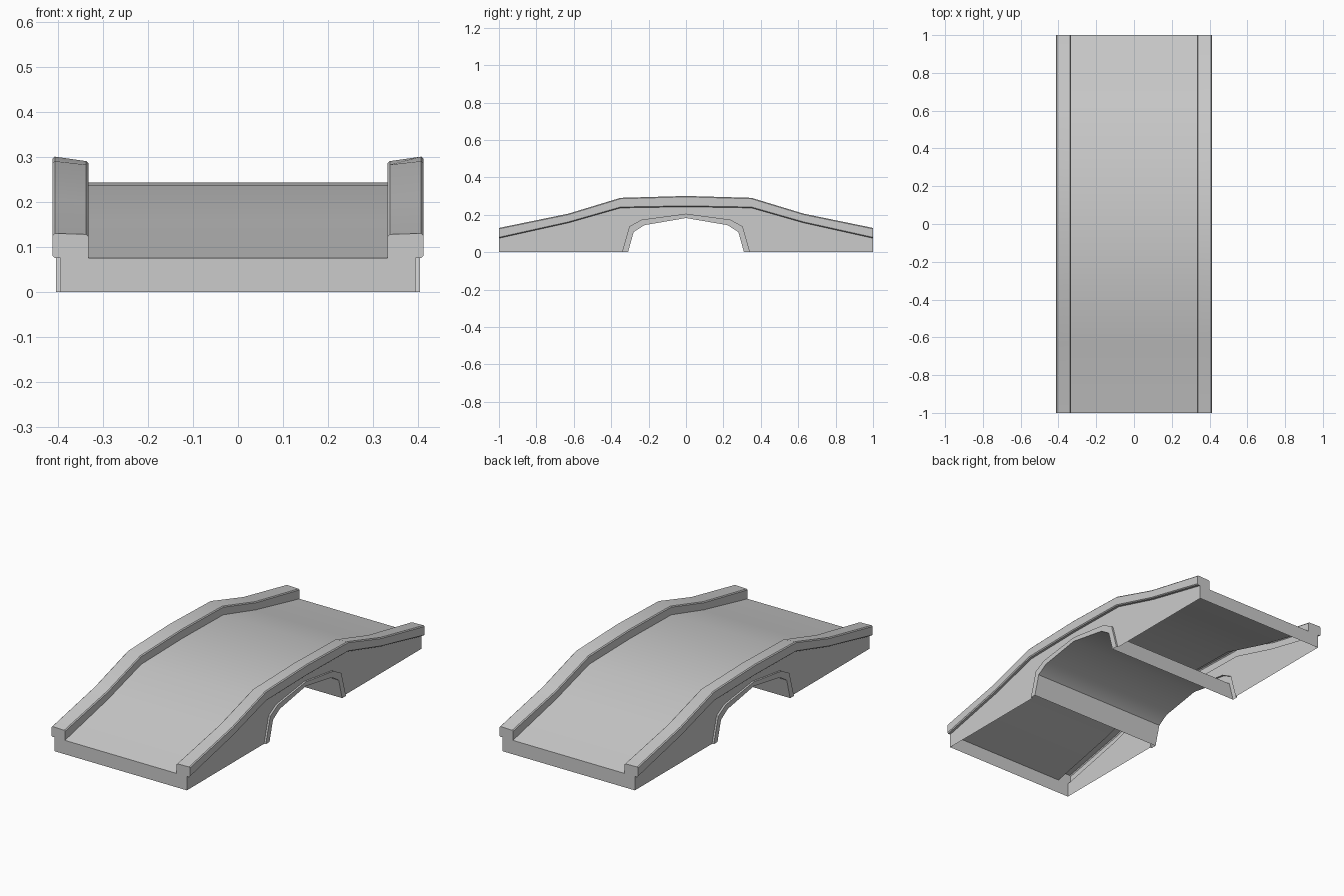
import bpy, bmesh

if "Cube" in bpy.data.objects:
    bpy.data.objects.remove(bpy.data.objects["Cube"])

# Half profile, end to crown: y, deck height, parapet top, cross-slope of the coping
HALF = [(1.0, 0.075, 0.13, 0.002), (0.63, 0.157, 0.206, 0.006),
        (0.35, 0.237, 0.291, 0.008), (0.0, 0.243, 0.301, 0.010)]
STATIONS = [(-y, d, t, s) for y, d, t, s in HALF] + HALF[-2::-1]

# Half arch outlines: y, z
IN_HALF = [(0.31, 0), (0.28, 0.108), (0.222, 0.145), (0, 0.183)]
OUT_HALF = [(0.342, 0), (0.303, 0.138), (0.237, 0.174), (0, 0.206)]
WALL_X, RING_X, PAR_IN, PAR_OUT, B = 0.395, 0.405, 0.333, 0.413, 0.005


def mirrored(half):
    return [(-y, z) for y, z in half] + half[-2::-1]


def loft(bm, sections, flip=False):
    rows = [[bm.verts.new(p) for p in s] for s in sections]
    for a, b in zip(rows, rows[1:]):
        for j in range(len(a) - 1):
            quad = [a[j], a[j + 1], b[j + 1], b[j]]
            bm.faces.new(quad[::-1] if flip else quad)


def polygon(bm, points):
    bm.faces.new([bm.verts.new(p) for p in points])


def finish(bm, name):
    bmesh.ops.remove_doubles(bm, verts=bm.verts, dist=0.0001)
    mesh = bpy.data.meshes.new(name)
    bm.to_mesh(mesh)
    bm.free()
    ob = bpy.data.objects.new(name, mesh)
    bpy.context.collection.objects.link(ob)
    bpy.ops.object.select_all(action='DESELECT')
    bpy.context.view_layer.objects.active = ob
    ob.select_set(True)
    bpy.ops.object.shade_smooth_by_angle(angle=0.5)


def deck_section(y, d, t, s):
    # right parapet, from deck edge over the coping to the wall
    right = [(PAR_IN, d), (PAR_IN, t - s - B), (PAR_IN + B, t - s),
             (PAR_OUT - B, t), (PAR_OUT, t - B), (PAR_OUT, d + B),
             (PAR_OUT - B, d), (WALL_X, d)]
    return [(-x, y, z) for x, z in right[::-1]] + [(x, y, z) for x, z in right]


inner, outer = mirrored(IN_HALF), mirrored(OUT_HALF)

# Deck and parapets as one open shell
bm = bmesh.new()
sections = [deck_section(*s) for s in STATIONS]
loft(bm, sections)

# End faces
front = [(-WALL_X, -1, 0)] + sections[0] + [(WALL_X, -1, 0)]
back = [(-WALL_X, 1, 0)] + sections[-1] + [(WALL_X, 1, 0)]
polygon(bm, front[::-1])
polygon(bm, back)

# Side walls with the arch opening
wall = [(-1, 0)] + outer + [(1, 0)] + [(s[0], s[1]) for s in STATIONS[::-1]]
polygon(bm, [(WALL_X, y, z) for y, z in wall])
polygon(bm, [(-WALL_X, y, z) for y, z in wall[::-1]])
finish(bm, "bridge_body")

# Arch vault with a raised ring on both sides
bm = bmesh.new()
arch = []
for (yi, zi), (yo, zo) in zip(inner, outer):
    arch.append([(-WALL_X, yo, zo), (-RING_X, yo, zo), (-RING_X, yi, zi),
                 (RING_X, yi, zi), (RING_X, yo, zo), (WALL_X, yo, zo)])
loft(bm, arch, flip=True)
finish(bm, "arch_vault")
